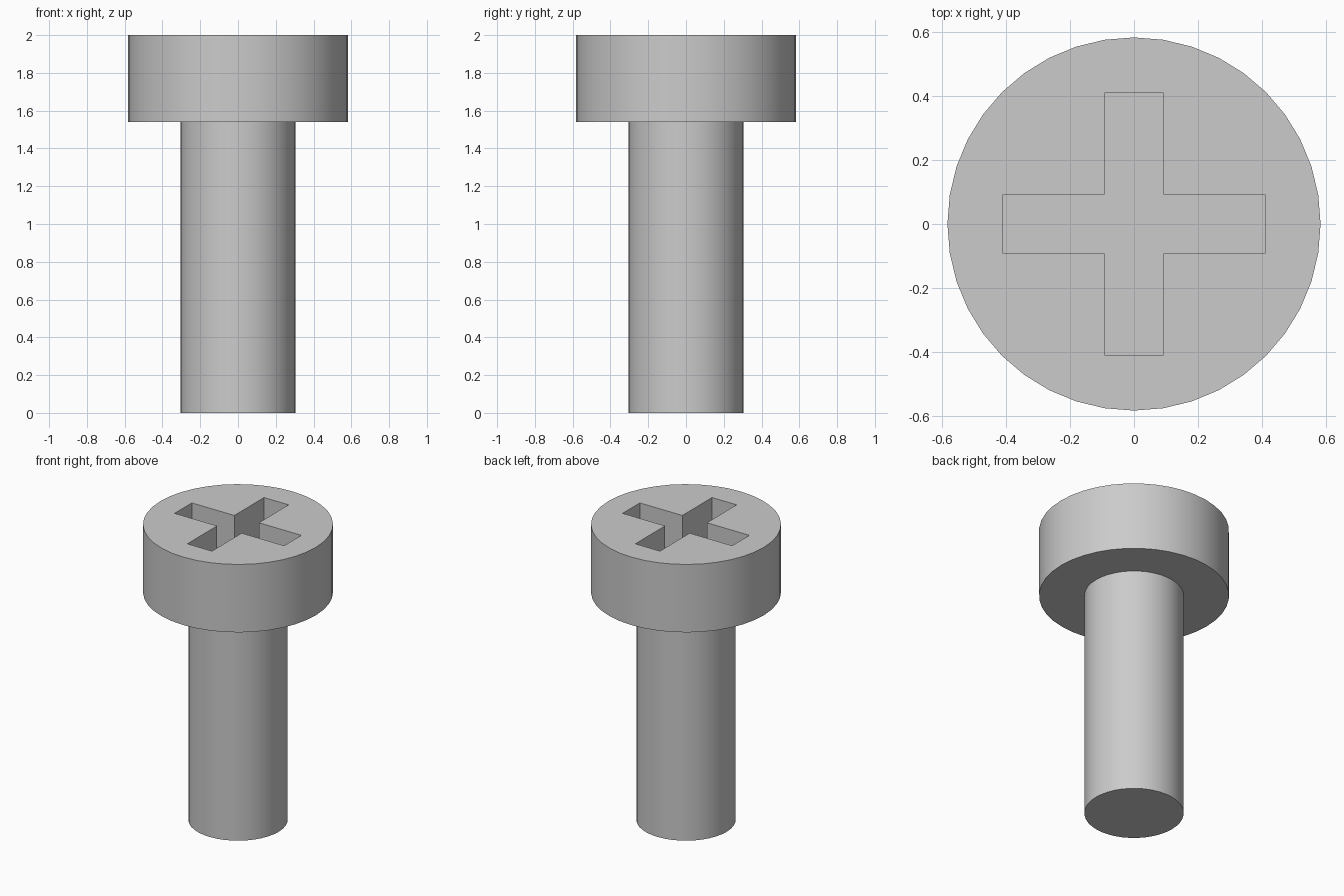
import bpy, bmesh
from math import radians

old = bpy.data.objects.get("Cube")
if old:
    bpy.data.objects.remove(old, do_unlink=True)

SIDES = 40
HEAD_R, SHAFT_R = 0.583, 0.305
SHOULDER, TOP = 1.54, 2.0
ARM, HALF_WIDTH, DEPTH = 0.41, 0.092, 0.25

steel = bpy.data.materials.new("grey steel")
steel.use_nodes = True
colour = (0.6, 0.6, 0.6, 1)
steel.diffuse_color = colour
steel.node_tree.nodes["Principled BSDF"].inputs["Base Color"].default_value = colour


def cylinder(name, radius, low, high):
    bpy.ops.mesh.primitive_cylinder_add(
        vertices=SIDES, radius=radius, depth=high - low,
        location=(0, 0, (low + high) / 2))
    obj = bpy.context.object
    obj.name = name
    obj.data.materials.append(steel)
    return obj


def cross_cutter(low, high):
    # Twelve-cornered cross outline, one arm corner set per quarter turn
    bm = bmesh.new()
    corners = []
    x, y = (ARM, HALF_WIDTH), (HALF_WIDTH, HALF_WIDTH)
    quarter = [(ARM, -HALF_WIDTH), x, y]
    for turn in range(4):
        corners += [bm.verts.new((px, py, low)) for px, py in quarter]
        quarter = [(-py, px) for px, py in quarter]
    face = bm.faces.new(corners)
    extruded = bmesh.ops.extrude_face_region(bm, geom=[face])["geom"]
    bmesh.ops.translate(bm, vec=(0, 0, high - low),
                        verts=[v for v in extruded if isinstance(v, bmesh.types.BMVert)])
    bmesh.ops.recalc_face_normals(bm, faces=bm.faces)
    mesh = bpy.data.meshes.new("slot_cutter")
    bm.to_mesh(mesh)
    bm.free()
    mesh.materials.append(steel)
    obj = bpy.data.objects.new("slot_cutter", mesh)
    bpy.context.collection.objects.link(obj)
    obj.hide_render = True
    return obj


def smooth(obj):
    bpy.ops.object.select_all(action="DESELECT")
    obj.select_set(True)
    bpy.context.view_layer.objects.active = obj
    bpy.ops.object.shade_smooth_by_angle(angle=radians(30))


# Plain round shaft
shaft = cylinder("shaft", SHAFT_R, 0, SHOULDER)
smooth(shaft)

# Head with a cross-shaped driver recess
head = cylinder("head", HEAD_R, SHOULDER, TOP)
cutter = cross_cutter(TOP - DEPTH, TOP + 0.1)
cut = head.modifiers.new("cross_recess", "BOOLEAN")
cut.operation = "DIFFERENCE"
cut.solver = "EXACT"
cut.object = cutter
bpy.context.view_layer.objects.active = head
bpy.ops.object.modifier_apply(modifier=cut.name)
bpy.data.objects.remove(cutter, do_unlink=True)
smooth(head)
